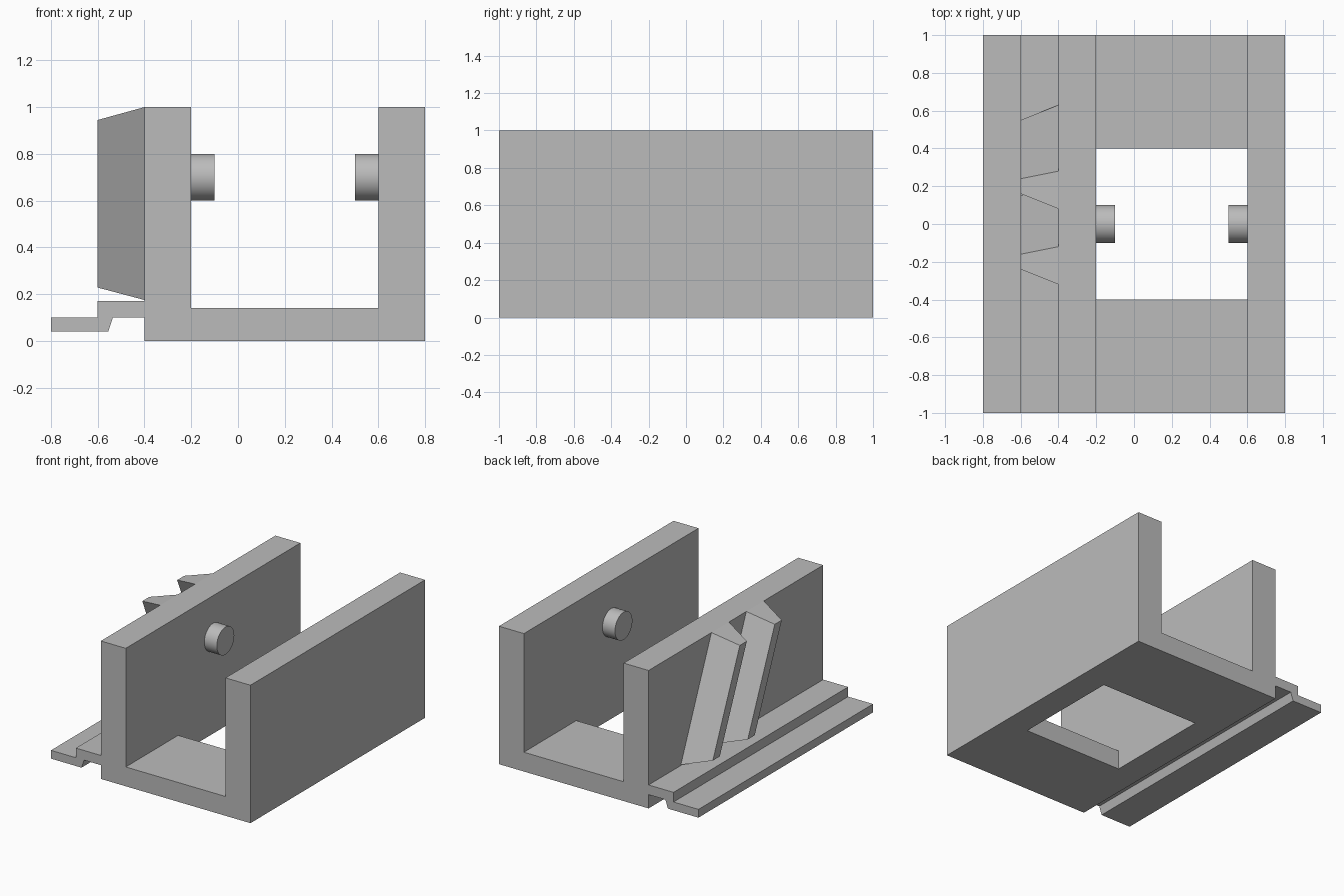
import bpy, bmesh, math

default = bpy.data.objects.get("Cube")
if default:
    bpy.data.objects.remove(default, do_unlink=True)

grey = bpy.data.materials.new("plain grey")
grey.use_nodes = True
COLOUR = (0.5, 0.5, 0.5, 1)
grey.diffuse_color = COLOUR
grey.node_tree.nodes["Principled BSDF"].inputs["Base Color"].default_value = COLOUR


def add_object(name, bm):
    bmesh.ops.recalc_face_normals(bm, faces=bm.faces)
    mesh = bpy.data.meshes.new(name)
    bm.to_mesh(mesh)
    bm.free()
    mesh.materials.append(grey)
    obj = bpy.data.objects.new(name, mesh)
    bpy.context.collection.objects.link(obj)
    return obj


def loft(name, start, end):
    """Solid between two matching outlines."""
    bm = bmesh.new()
    a = [bm.verts.new(p) for p in start]
    b = [bm.verts.new(p) for p in end]
    bm.faces.new(a)
    bm.faces.new(b)
    for i in range(len(a)):
        j = (i + 1) % len(a)
        bm.faces.new((a[i], a[j], b[j], b[i]))
    return add_object(name, bm)


def extrude_y(name, profile, half):
    return loft(name, [(x, -half, z) for x, z in profile],
                [(x, half, z) for x, z in profile])


# U-shaped channel
channel = extrude_y("channel", [(-0.4, 0), (0.8, 0), (0.8, 1), (0.6, 1),
                                (0.6, 0.14), (-0.2, 0.14), (-0.2, 1), (-0.4, 1)], 1)

# Square opening through the floor, as wide as the channel
cutter = extrude_y("floor_opening_cutter", [(-0.2, -0.1), (0.6, -0.1),
                                            (0.6, 0.3), (-0.2, 0.3)], 0.4)
cut = channel.modifiers.new("floor opening", 'BOOLEAN')
cut.operation = 'DIFFERENCE'
cut.solver = 'EXACT'
cut.object = cutter
bpy.context.view_layer.objects.active = channel
channel.select_set(True)
bpy.ops.object.modifier_apply(modifier=cut.name)
bpy.data.objects.remove(cutter, do_unlink=True)

# Stepped rail along the outside
extrude_y("side_rail", [(-0.8, 0.04), (-0.555, 0.04), (-0.535, 0.1), (-0.4, 0.1),
                        (-0.4, 0.17), (-0.6, 0.17), (-0.6, 0.1), (-0.8, 0.1)], 1)


# Slanted tapering teeth on the outer wall
def tooth_end(wall_y, outer_y, wall_z, outer_z):
    return [(-0.4, wall_y - 0.1, wall_z), (-0.4, wall_y + 0.1, wall_z),
            (-0.6, outer_y + 0.04, outer_z), (-0.6, outer_y - 0.04, outer_z)]


for name, shift in (("back_tooth", 0), ("front_tooth", -0.4)):
    loft(name, tooth_end(0.53 + shift, 0.51 + shift, 0.175, 0.228),
         tooth_end(0.18 + shift, 0.2 + shift, 1, 0.945))

# Round pins facing each other inside the channel
for name, x in (("right_pin", -0.15), ("left_pin", 0.55)):
    bpy.ops.mesh.primitive_cylinder_add(vertices=64, radius=0.1, depth=0.1,
                                        location=(x, 0, 0.7),
                                        rotation=(0, math.pi / 2, 0))
    pin = bpy.context.object
    pin.name = name
    pin.data.materials.append(grey)
    bpy.ops.object.shade_smooth_by_angle(angle=math.radians(30))
